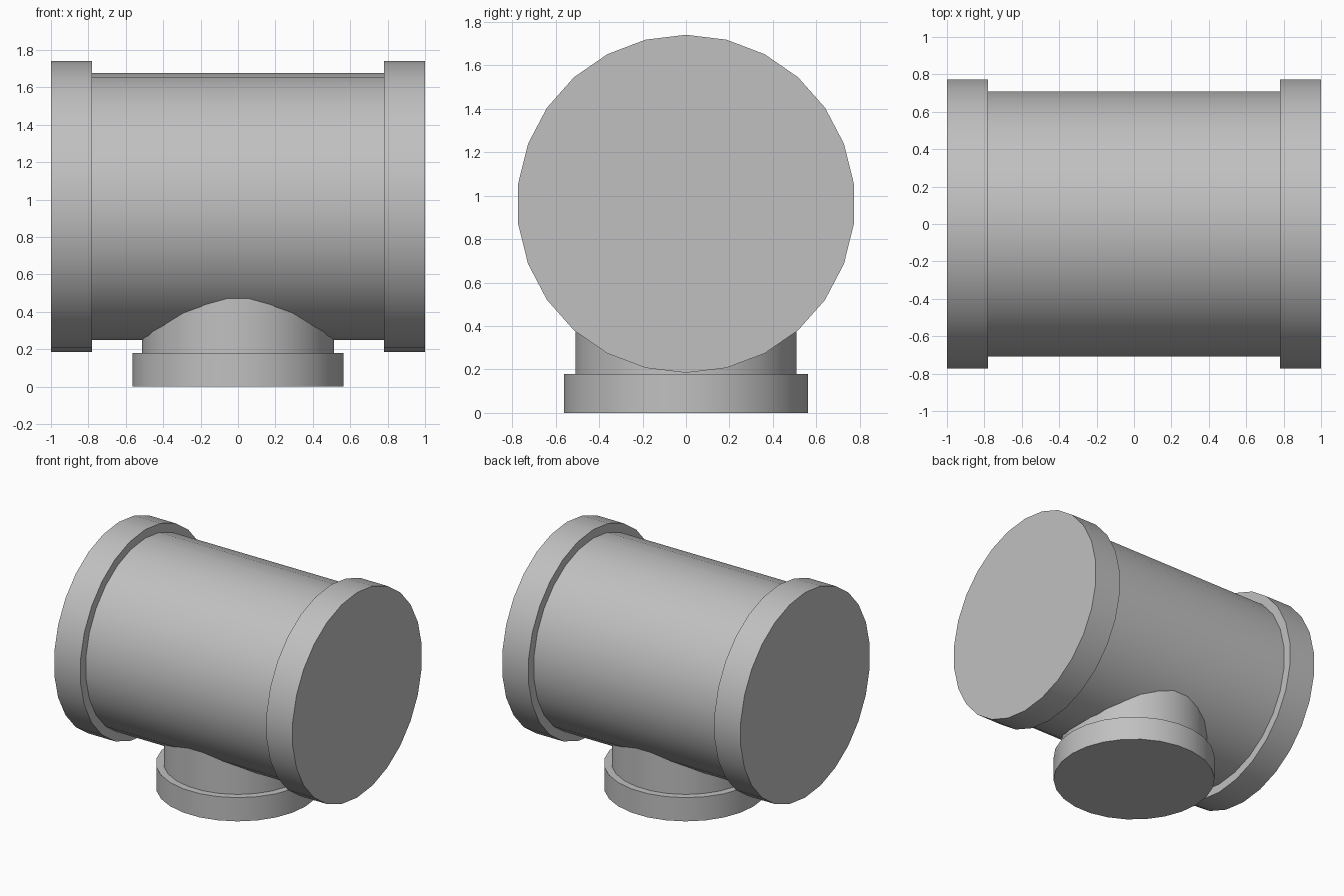
import bpy, bmesh, math
from mathutils import Matrix

if "Cube" in bpy.data.objects:
    bpy.data.objects.remove(bpy.data.objects["Cube"], do_unlink=True)

SIDES = 26
AXIS_Z = 0.9625

# Single grey finish
grey = bpy.data.materials.new("pipe_grey")
grey.use_nodes = True
colour = (0.53, 0.53, 0.53, 1)
grey.diffuse_color = colour
grey.node_tree.nodes["Principled BSDF"].inputs["Base Color"].default_value = colour


def lathe(name, profile, matrix):
    """Turn (radius, height) steps into a closed solid around local z."""
    bm = bmesh.new()
    rings = []
    for r, h in profile:
        angles = [2 * math.pi * i / SIDES for i in range(SIDES)]
        rings.append([bm.verts.new((r * math.cos(a), r * math.sin(a), h)) for a in angles])
    for low, high in zip(rings, rings[1:]):
        for i in range(SIDES):
            j = (i + 1) % SIDES
            bm.faces.new((low[i], low[j], high[j], high[i]))
    bm.faces.new(rings[0][::-1])
    bm.faces.new(rings[-1])
    bm.transform(matrix)
    bmesh.ops.recalc_face_normals(bm, faces=bm.faces)
    mesh = bpy.data.meshes.new(name)
    bm.to_mesh(mesh)
    bm.free()
    mesh.materials.append(grey)
    obj = bpy.data.objects.new(name, mesh)
    bpy.context.collection.objects.link(obj)
    bpy.ops.object.select_all(action="DESELECT")
    obj.select_set(True)
    bpy.context.view_layer.objects.active = obj
    bpy.ops.object.shade_smooth_by_angle(angle=math.radians(30))
    return obj


# Horizontal pipe with a raised collar at each end
half = [(0.778, 1.0), (0.778, 0.78), (0.713, 0.78)]
profile = [(r, -h) for r, h in half] + half[::-1]
lathe("main_pipe", profile,
      Matrix.Translation((0, 0, AXIS_Z)) @ Matrix.Rotation(math.pi / 2, 4, "Y"))

# Downward outlet with its own collar, running up into the pipe
lathe("bottom_outlet", [(0.565, 0), (0.565, 0.18), (0.513, 0.18), (0.513, 0.5)],
      Matrix.Identity(4))
